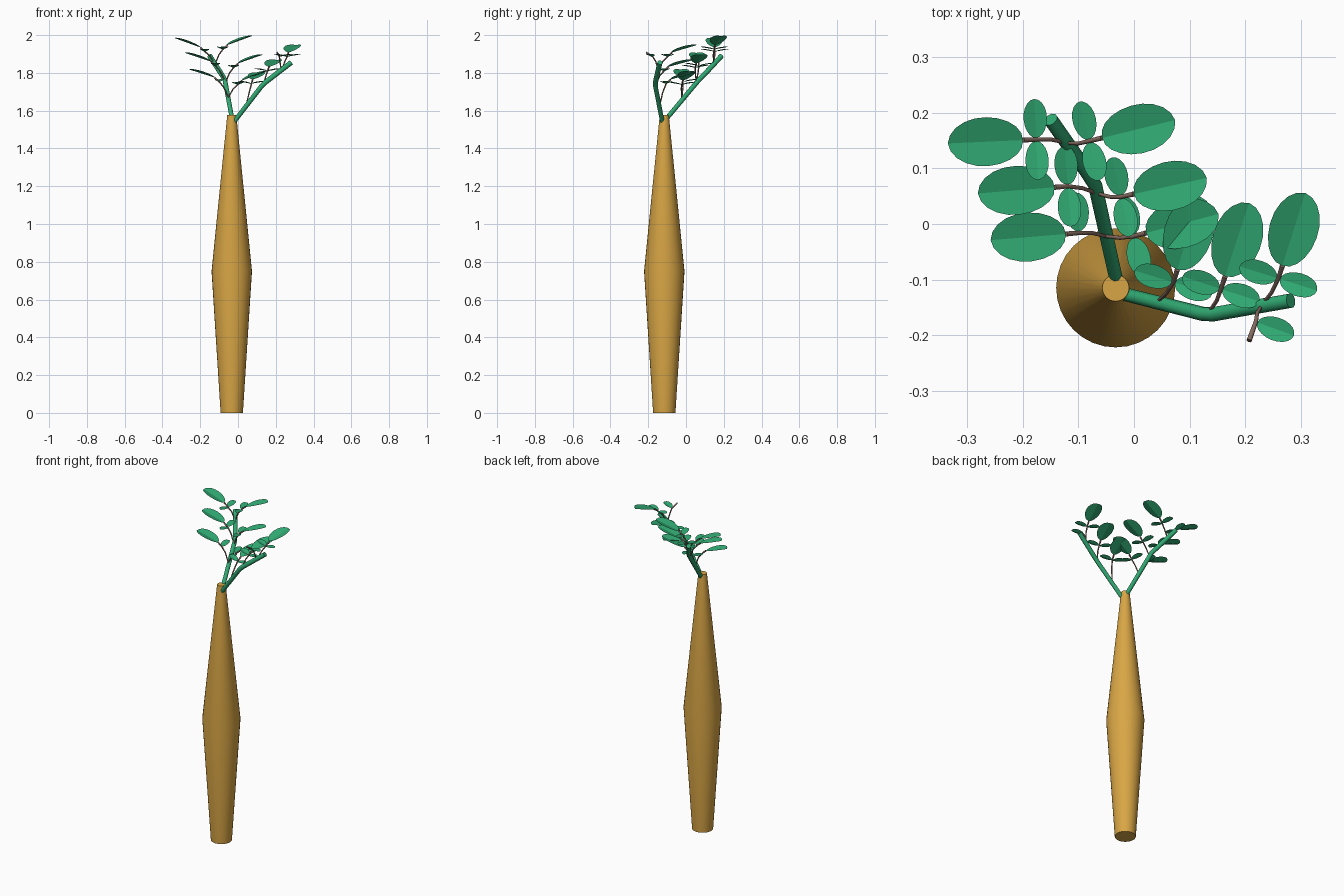
import bpy, bmesh, math
from mathutils import Vector as V

if "Cube" in bpy.data.objects:
    bpy.data.objects.remove(bpy.data.objects["Cube"])


def material(name, rgb):
    m = bpy.data.materials.new(name)
    m.diffuse_color = (*rgb, 1)
    m.use_nodes = True
    m.node_tree.nodes["Principled BSDF"].inputs["Base Color"].default_value = m.diffuse_color
    return m


BARK = material("bark", (0.69, 0.38, 0.06))
GREEN = material("green", (0.03, 0.40, 0.17))
TWIG = material("twig_brown", (0.24, 0.15, 0.12))


def add_mesh(name, bm, mat):
    me = bpy.data.meshes.new(name)
    bm.normal_update()
    bm.to_mesh(me)
    bm.free()
    me.materials.append(mat)
    ob = bpy.data.objects.new(name, me)
    bpy.context.collection.objects.link(ob)
    return ob


def tube(name, pts, radius, mat, scales=None):
    cu = bpy.data.curves.new(name, 'CURVE')
    cu.dimensions = '3D'
    cu.bevel_depth = radius
    cu.bevel_resolution = 3
    cu.use_fill_caps = True
    sp = cu.splines.new('POLY')
    sp.points.add(len(pts) - 1)
    for i, p in enumerate(pts):
        sp.points[i].co = (*p, 1)
        sp.points[i].radius = scales[i] if scales else 1
    cu.materials.append(mat)
    ob = bpy.data.objects.new(name, cu)
    bpy.context.collection.objects.link(ob)


def leaf(name, base, tip, width, n=10):
    # oval blade folded up slightly along the midrib
    axis = tip - base
    side = axis.cross(V((0, 0, 1))).normalized()
    up = side.cross(axis).normalized()
    bm = bmesh.new()
    b, t = bm.verts.new(base), bm.verts.new(tip)
    for s in (1, -1):
        rim = []
        for i in range(1, n):
            a = math.pi * i / n
            u = 0.5 - 0.5 * math.cos(a)
            w = 0.5 * width * math.sin(a) * (0.94 + 0.12 * u)
            rim.append(bm.verts.new(base + axis * u + side * s * w + up * w * 0.25))
        ring = rim + [t]
        for p, q in zip(ring, ring[1:]):
            bm.faces.new((b, p, q) if s > 0 else (b, q, p))
    add_mesh(name, bm, GREEN)


# trunk: lathed bottle profile
cx, cy, sides = -0.033, -0.115, 32
bm = bmesh.new()
rings = []
for r, z in ((0.059, 0), (0.107, 0.75), (0.024, 1.577)):
    rings.append([bm.verts.new((cx + r * math.cos(2 * math.pi * k / sides),
                                cy + r * math.sin(2 * math.pi * k / sides), z))
                  for k in range(sides)])
for lo, hi in zip(rings, rings[1:]):
    for k in range(sides):
        j = (k + 1) % sides
        bm.faces.new((lo[k], lo[j], hi[j], hi[k]))
bm.faces.new(rings[0][::-1])
bm.faces.new(rings[-1])
trunk = add_mesh("trunk", bm, BARK)
bpy.context.view_layer.objects.active = trunk
trunk.select_set(True)
bpy.ops.object.shade_smooth_by_angle(angle=math.radians(15))

# two green branches
tube("back_branch", [(-0.028, -0.118, 1.54), (-0.07, 0.07, 1.765), (-0.092, 0.105, 1.80),
                     (-0.15, 0.188, 1.89)], 0.0135, GREEN, [0.9, 0.95, 1, 1])
tube("right_branch", [(-0.022, -0.125, 1.54), (0.125, -0.162, 1.73), (0.145, -0.162, 1.75),
                      (0.282, -0.138, 1.855)], 0.0135, GREEN, [0.9, 0.95, 1, 1])

# sprays: twig start, leaf base, leaf tip (None = bare end), leaflet sides
SPRAYS = [
    ((-0.122, 0.146, 1.845), (-0.200, 0.151, 1.935), (-0.335, 0.145, 1.984), (1, -1)),
    ((-0.122, 0.146, 1.845), (-0.057, 0.155, 1.947), (0.074, 0.187, 1.995), (1, -1)),
    ((-0.066, 0.055, 1.75), (-0.143, 0.066, 1.86), (-0.281, 0.055, 1.906), (1, -1)),
    ((-0.066, 0.055, 1.75), (0.000, 0.054, 1.85), (0.131, 0.083, 1.896), (1, -1)),
    ((-0.051, -0.022, 1.67), (-0.123, -0.018, 1.775), (-0.258, -0.029, 1.818), (-1,)),
    ((-0.051, -0.022, 1.67), (0.022, -0.016, 1.76), (0.152, 0.018, 1.808), (1, -1)),
    ((0.042, -0.140, 1.625), (0.078, -0.082, 1.765), (0.118, 0.050, 1.80), (1, -1)),
    ((0.135, -0.158, 1.74), (0.164, -0.094, 1.832), (0.207, 0.038, 1.868), (1, -1)),
    ((0.230, -0.146, 1.81), (0.267, -0.075, 1.908), (0.308, 0.056, 1.947), (1, -1)),
    ((0.230, -0.146, 1.81), (0.207, -0.210, 1.908), None, (1,)),
]
for i, (start, base, tip, leaflets) in enumerate(SPRAYS, 1):
    s, b = V(start), V(base)
    a = (V(tip) if tip else b + (b - s)) - b
    a.z = 0
    a.normalize()
    perp = V((-a.y, a.x, 0))
    # node where the leaflets sit, and an arched twig through it
    node = b - a * (0.024 if tip else 0.036) - V((0, 0, 0.022))
    mid = s.lerp(node, 0.5) + V((0, 0, 0.012)) - perp * 0.003
    tube(f"twig_{i}", [s, mid, node, b], 0.004, TWIG, [0.8, 0.9, 1, 1.2])
    if tip:
        leaf(f"leaf_{i}", b, V(tip), 0.088)
    for k in leaflets:
        root = node + perp * k * 0.003
        leaf(f"leaflet_{i}_{'left' if k > 0 else 'right'}", root,
             root + perp * k * 0.07 + V((0, 0, 0.012)), 0.042)
